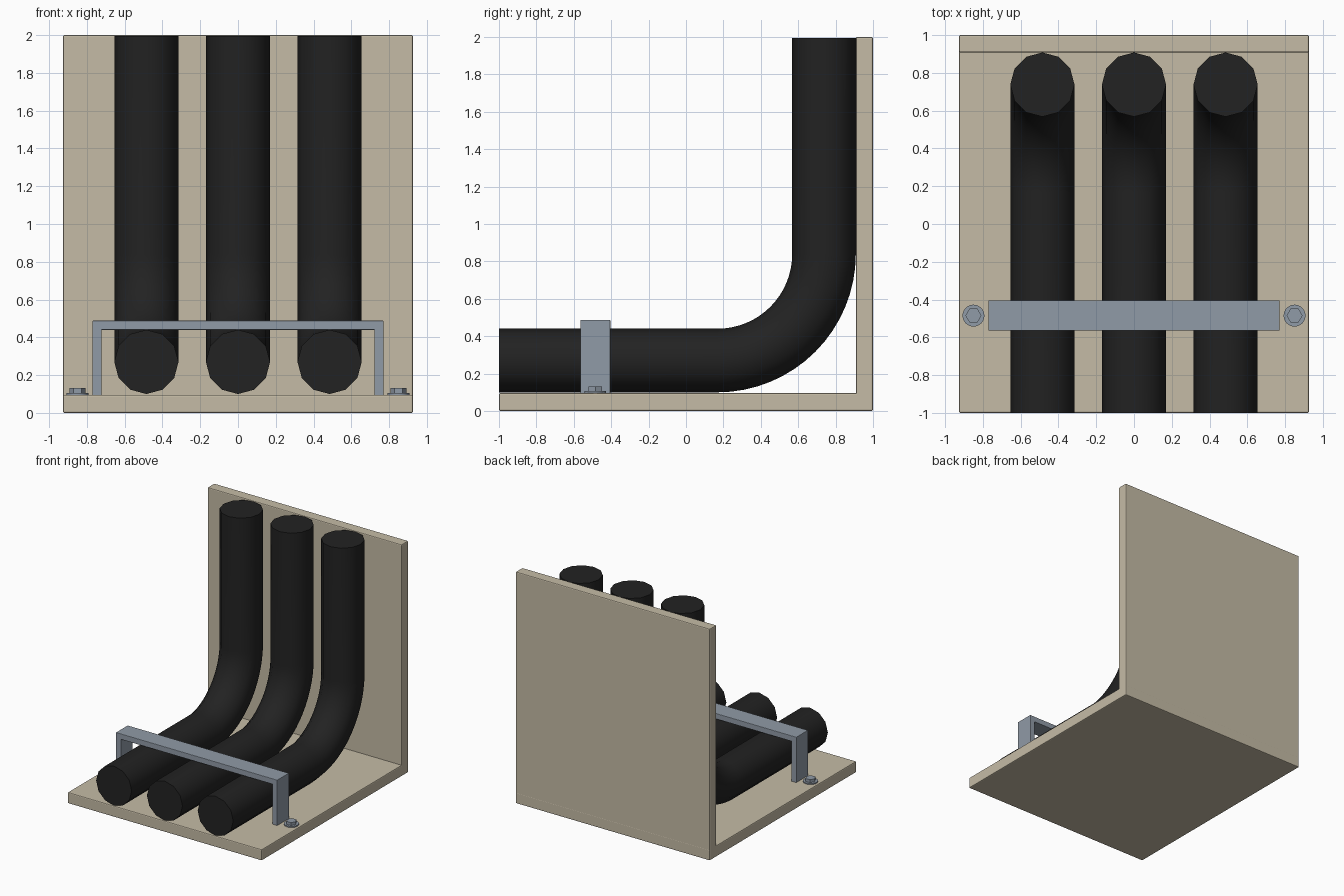
import bpy, bmesh, math

if "Cube" in bpy.data.objects:
    bpy.data.objects.remove(bpy.data.objects["Cube"])


def material(name, r, g, b):
    m = bpy.data.materials.new(name)
    m.diffuse_color = (r, g, b, 1)
    m.use_nodes = True
    m.node_tree.nodes["Principled BSDF"].inputs["Base Color"].default_value = m.diffuse_color
    return m


TAN = material("tan_board", 0.56, 0.50, 0.38)
BLACK = material("black_rubber", 0.016, 0.016, 0.016)
STEEL = material("grey_steel", 0.28, 0.325, 0.385)


def finish(name, bm, mat, bevel=0.0, smooth=False):
    bmesh.ops.recalc_face_normals(bm, faces=bm.faces)
    me = bpy.data.meshes.new(name)
    bm.to_mesh(me)
    bm.free()
    me.materials.append(mat)
    ob = bpy.data.objects.new(name, me)
    bpy.context.collection.objects.link(ob)
    if bevel:
        mod = ob.modifiers.new("bevel", 'BEVEL')
        mod.width = bevel
        mod.segments = 2
    if smooth:
        bpy.ops.object.select_all(action='DESELECT')
        ob.select_set(True)
        bpy.context.view_layer.objects.active = ob
        bpy.ops.object.shade_smooth_by_angle(angle=math.radians(40))
    return ob


def box(name, lo, hi, mat, bevel):
    bm = bmesh.new()
    bmesh.ops.create_cube(bm, size=1)
    for v in bm.verts:
        v.co = [(a + b) / 2 + c * (b - a) for a, b, c in zip(lo, hi, v.co)]
    return finish(name, bm, mat, bevel)


# Floor and wall boards
box("floor_board", (-0.927, -1, 0), (0.927, 1, 0.096), TAN, 0.008)
box("wall_board", (-0.927, 0.908, 0.0), (0.927, 0.9995, 2), TAN, 0.008)


# Bent pipe: rings swept along floor, through the elbow and up the wall
def pipe(name, x, r=0.17, bend=0.57, sides=12, steps=16):
    cy, cz = 0.168, 0.84
    path = [(-1.0, cz - bend, 0)]
    for i in range(steps + 1):
        a = math.pi / 2 * i / steps
        path.append((cy + bend * math.sin(a), cz - bend * math.cos(a), a))
    path.append((cy + bend, 1.995, math.pi / 2))
    bm = bmesh.new()
    rings = []
    for y, z, a in path:
        ring = []
        for k in range(sides):
            t = 2 * math.pi * k / sides
            n = r * math.sin(t)
            ring.append(bm.verts.new((x + r * math.cos(t),
                                      y - n * math.sin(a), z + n * math.cos(a))))
        rings.append(ring)
    for p, q in zip(rings, rings[1:]):
        for k in range(sides):
            j = (k + 1) % sides
            bm.faces.new((p[k], p[j], q[j], q[k]))
    bm.faces.new(rings[0])
    bm.faces.new(rings[-1])
    finish(name, bm, BLACK, smooth=True)


for side, x in (("left", -0.485), ("middle", 0), ("right", 0.485)):
    pipe(side + "_pipe", x)

# Clamp: a U profile extruded along y
profile = [(-0.77, 0.09), (-0.77, 0.488), (0.77, 0.488), (0.77, 0.09),
           (0.722, 0.09), (0.722, 0.44), (-0.722, 0.44), (-0.722, 0.09)]
bm = bmesh.new()
face = bm.faces.new([bm.verts.new((x, -0.565, z)) for x, z in profile])
ext = bmesh.ops.extrude_face_region(bm, geom=[face])
bmesh.ops.translate(bm, vec=(0, 0.16, 0),
                    verts=[g for g in ext["geom"] if isinstance(g, bmesh.types.BMVert)])
finish("pipe_clamp", bm, STEEL, 0.003)


# Bolts with round washer and hexagonal head
def disc(name, x, r, z0, z1, sides, smooth):
    bm = bmesh.new()
    bmesh.ops.create_cone(bm, cap_ends=True, segments=sides, radius1=r, radius2=r, depth=z1 - z0)
    # turn the prism so two corners point along x
    for v in bm.verts:
        v.co.x, v.co.y = v.co.y, -v.co.x
    bmesh.ops.translate(bm, vec=(x, -0.485, (z0 + z1) / 2), verts=bm.verts)
    finish(name, bm, STEEL, smooth=smooth)


for side, s in (("left", -1), ("right", 1)):
    disc(side + "_washer", s * 0.85, 0.058, 0.09, 0.106, 24, True)
    disc(side + "_bolt_head", s * 0.85, 0.042, 0.10, 0.131, 6, False)
